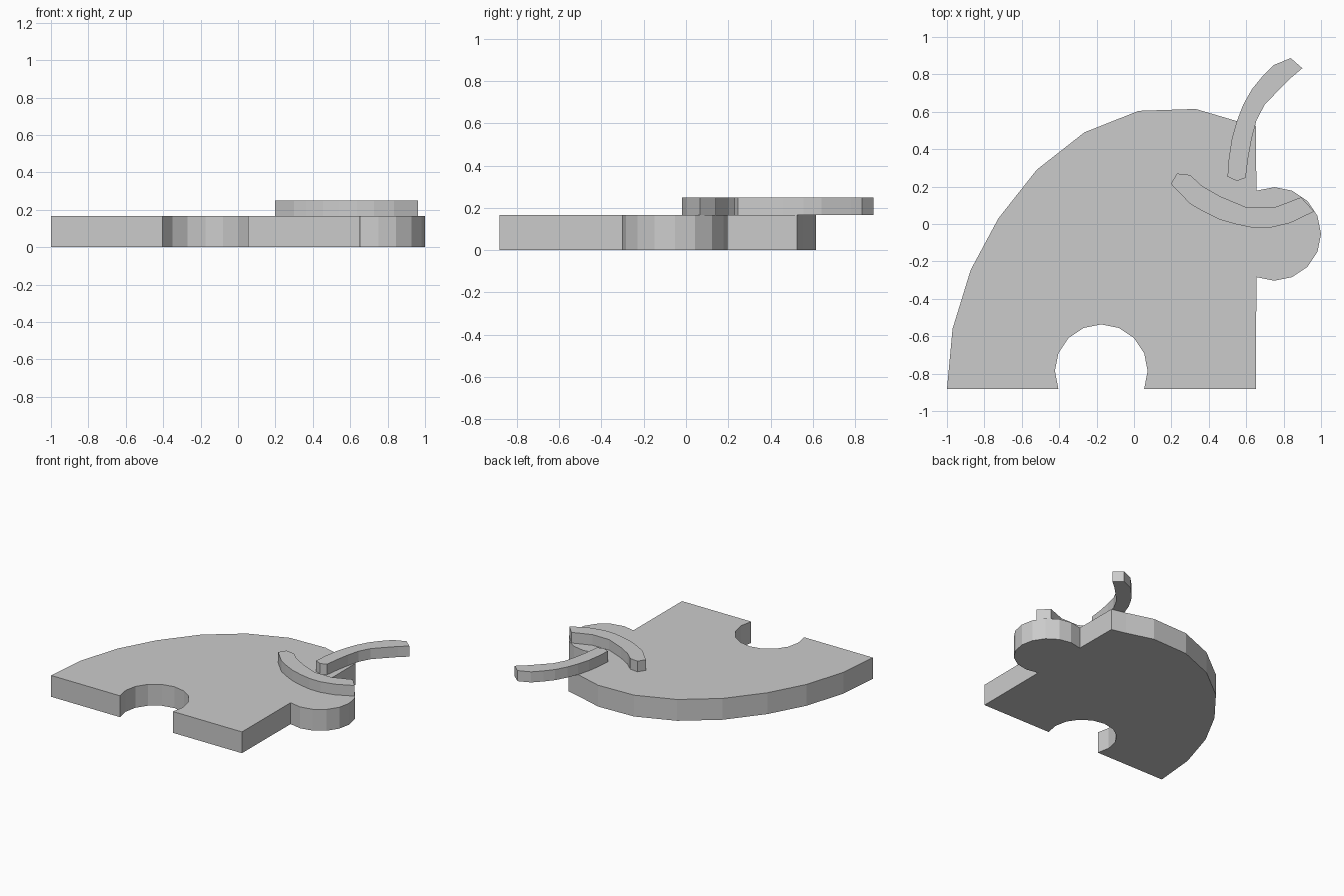
import bpy, bmesh
from math import cos, sin, radians


def slab(name, outline, z0, z1):
    """Extrude a flat counter-clockwise outline from z0 to z1."""
    bm = bmesh.new()
    face = bm.faces.new([bm.verts.new((x, y, z0)) for x, y in outline])
    ext = bmesh.ops.extrude_face_region(bm, geom=[face], use_keep_orig=True)
    for v in ext["geom"]:
        if isinstance(v, bmesh.types.BMVert):
            v.co.z = z1
    bmesh.ops.recalc_face_normals(bm, faces=bm.faces)
    mesh = bpy.data.meshes.new(name)
    bm.to_mesh(mesh)
    bm.free()
    obj = bpy.data.objects.new(name, mesh)
    bpy.context.collection.objects.link(obj)
    return obj


def arc(cx, cy, r, start, step, count):
    """Points of a 16-sided circle, walking from the start angle."""
    return [(cx + r * cos(radians(start + step * i)),
             cy + r * sin(radians(start + step * i))) for i in range(count)]


BODY_TOP, TOP = 0.167, 0.25

# Body: curved back, round notch between the legs, round knob on the right
notch = arc(-0.175, -0.785, 0.248, 202.5, -22.5, 11)
knob = arc(0.75, -0.053, 0.25, -112.5, 22.5, 11)
back = [(0.652, 0.525), (0.54, 0.553), (0.33, 0.615), (0.025, 0.605),
        (-0.265, 0.49), (-0.52, 0.29), (-0.725, 0.03), (-0.873, -0.245),
        (-0.97, -0.56)]
notch[0] = (notch[0][0], -0.883)
notch[-1] = (notch[-1][0], -0.883)
slab("body", [(-1, -0.883)] + notch + [(0.652, -0.883)] + knob + back, 0, BODY_TOP)

# Upper curved strip, overhanging the top right corner
upper = [(0.50, 0.253), (0.55, 0.23), (0.597, 0.247), (0.61, 0.35),
         (0.63, 0.46), (0.655, 0.555), (0.70, 0.64), (0.78, 0.722),
         (0.838, 0.78), (0.90, 0.833), (0.838, 0.887), (0.747, 0.85),
         (0.684, 0.786), (0.63, 0.72), (0.583, 0.636), (0.55, 0.55),
         (0.523, 0.455), (0.507, 0.35)]
slab("upper_strip", upper, BODY_TOP, TOP)

# Lower curved strip, sweeping across onto the knob
lower = [(0.197, 0.215), (0.30, 0.108), (0.364, 0.07), (0.455, 0.025),
         (0.54, 0), (0.635, -0.02), (0.727, -0.02), (0.834, 0.005),
         (0.963, 0.067), (0.893, 0.143), (0.834, 0.12), (0.749, 0.088),
         (0.604, 0.088), (0.46, 0.148), (0.364, 0.203), (0.30, 0.262),
         (0.23, 0.27)]
slab("lower_strip", lower, BODY_TOP, TOP)
